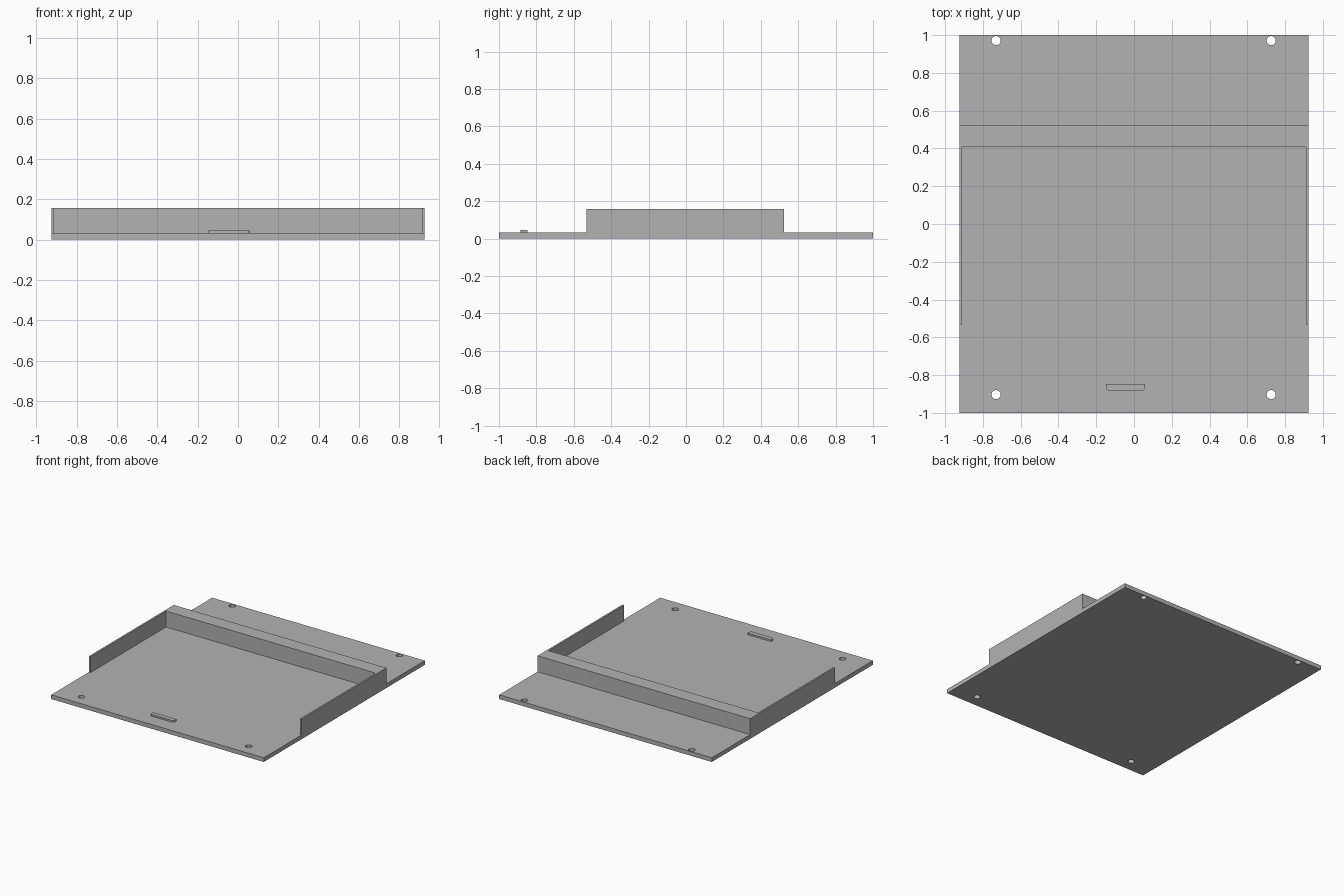
import bpy, bmesh, math

default = bpy.data.objects.get("Cube")
if default:
    bpy.data.objects.remove(default, do_unlink=True)

grey = bpy.data.materials.new("neutral grey")
grey.use_nodes = True
colour = (0.448, 0.448, 0.448, 1)
grey.diffuse_color = colour
grey.node_tree.nodes["Principled BSDF"].inputs["Base Color"].default_value = colour

W, T, H = 0.925, 0.033, 0.158     # half width, plate thickness, wall top
WALL = 0.014                      # side wall thickness
BACK, INNER, FRONT = 0.523, 0.407, -0.531


def prism(name, outline, z0, z1):
    """Extrude a counter-clockwise plan outline from z0 to z1."""
    bm = bmesh.new()
    base = bm.faces.new([bm.verts.new((x, y, z0)) for x, y in outline])
    top = bmesh.ops.extrude_face_region(bm, geom=[base])["geom"]
    for v in top:
        if isinstance(v, bmesh.types.BMVert):
            v.co.z = z1
    bmesh.ops.recalc_face_normals(bm, faces=bm.faces)
    mesh = bpy.data.meshes.new(name)
    bm.to_mesh(mesh)
    bm.free()
    mesh.materials.append(grey)
    obj = bpy.data.objects.new(name, mesh)
    bpy.context.collection.objects.link(obj)
    return obj


def arc(cx, cy, r, a0, a1, n):
    angles = [math.radians(a0 + (a1 - a0) * i / n) for i in range(n + 1)]
    return [(cx + r * math.cos(a), cy + r * math.sin(a)) for a in angles]


# Base plate with four screw holes
plate = prism("base_plate", [(-W, -1), (W, -1), (W, 1), (-W, 1)], 0, T)
for x in (-0.73, 0.726):
    for y in (-0.903, 0.971):
        cutter = prism("hole_cutter", arc(x, y, 0.024, 0, 360, 32)[:-1], -0.1, 0.1)
        cut = plate.modifiers.new("screw_hole", "BOOLEAN")
        cut.operation = "DIFFERENCE"
        cut.solver = "EXACT"
        cut.object = cutter
        cutter.hide_render = True
        cutter.hide_viewport = True
        cutter.hide_set(True)

# Bake the holes into the plate, then drop the cutters
evaluated = plate.evaluated_get(bpy.context.evaluated_depsgraph_get())
drilled = bpy.data.meshes.new_from_object(evaluated)
plate.modifiers.clear()
plate.data = drilled
for obj in [o for o in bpy.data.objects if o.name.startswith("hole_cutter")]:
    bpy.data.objects.remove(obj, do_unlink=True)

# Thick rear block and thin side walls as one U-shaped rim
inside = W - WALL
prism("raised_rim", [
    (-W, FRONT), (-inside, FRONT), (-inside, INNER), (inside, INNER),
    (inside, FRONT), (W, FRONT), (W, BACK), (-W, BACK)], T, H)

# Small front tab with rounded front corners
left, right, near, far, r = -0.147, 0.058, -0.884, -0.847, 0.018
prism("front_tab",
      arc(left + r, near + r, r, 180, 270, 6)
      + arc(right - r, near + r, r, 270, 360, 6)
      + [(right, far), (left, far)], T, 0.046)
